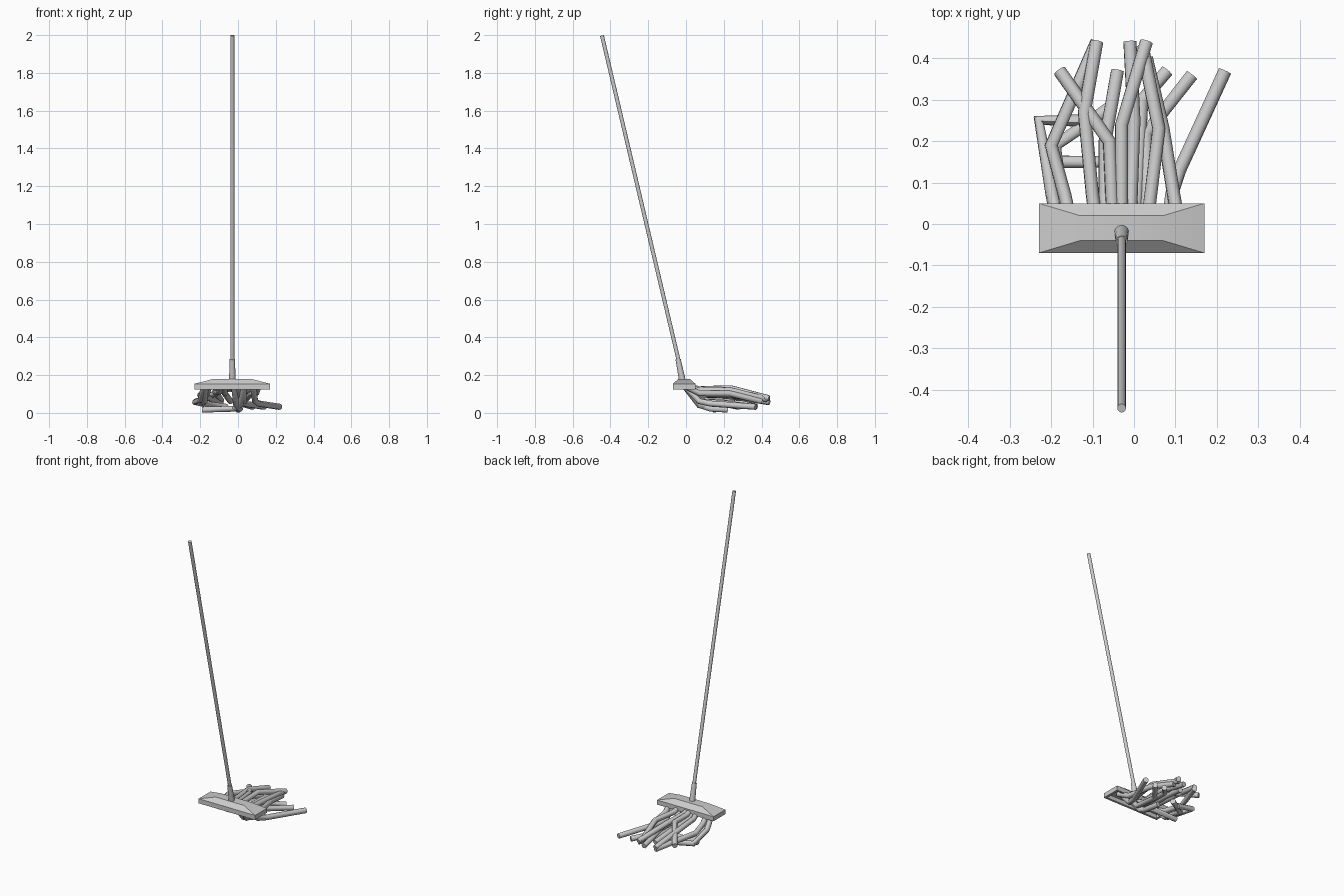
import bpy, bmesh
from math import cos, sin, tau
from mathutils import Vector

if "Cube" in bpy.data.objects:
    bpy.data.objects.remove(bpy.data.objects["Cube"])

CX = -0.03  # handle and head centre line


def loft(name, rings, angle):
    """Skin consecutive rings of points and cap both ends."""
    bm = bmesh.new()
    vr = [[bm.verts.new(p) for p in ring] for ring in rings]
    n = len(vr[0])
    for a, b in zip(vr, vr[1:]):
        for i in range(n):
            j = (i + 1) % n
            bm.faces.new((a[i], a[j], b[j], b[i]))
    bm.faces.new(vr[0][::-1])
    bm.faces.new(vr[-1])
    bmesh.ops.recalc_face_normals(bm, faces=bm.faces[:])
    me = bpy.data.meshes.new(name)
    bm.to_mesh(me)
    bm.free()
    obj = bpy.data.objects.new(name, me)
    bpy.context.collection.objects.link(obj)
    bpy.ops.object.select_all(action='DESELECT')
    obj.select_set(True)
    bpy.context.view_layer.objects.active = obj
    bpy.ops.object.shade_smooth_by_angle(angle=angle)


def tube(name, pts, r0, r1, sides=8):
    """Tube through pts, tapering from r0 to r1."""
    pts = [Vector(p) for p in pts]
    rings, u, last = [], None, len(pts) - 1
    for i, p in enumerate(pts):
        d0 = (p - pts[max(i - 1, 0)]).normalized()
        d1 = (pts[min(i + 1, last)] - p).normalized()
        t = (d0 + d1).normalized()
        if u is None:
            u = t.cross(Vector((1, 0.1, 0.3)))
        u = (u - t * u.dot(t)).normalized()
        v = t.cross(u)
        r = r0 + (r1 - r0) * i / last
        rings.append([p + r * (u * cos(tau * k / sides) + v * sin(tau * k / sides))
                      for k in range(sides)])
    loft(name, rings, 0.9)


def rect(hx, hy, z):
    """Rectangle in the head, centred on its depth."""
    return [(CX + sx * hx, sy * hy - 0.01, z)
            for sx, sy in ((-1, -1), (1, -1), (1, 1), (-1, 1))]


# Pole and the socket it sits in
tube("handle", [(CX, -0.445, 1.998), (CX, -0.035, 0.26)], 0.0105, 0.0105, 16)
tube("socket", [(CX, -0.042, 0.284), (CX, -0.018, 0.165)], 0.014, 0.018, 16)

# Hollow head: inner ceiling, inner rim, outer rim, shoulder, raised top
loft("head", [rect(0.186, 0.046, 0.15), rect(0.186, 0.046, 0.125),
              rect(0.20, 0.06, 0.125), rect(0.20, 0.06, 0.154),
              rect(0.10, 0.03, 0.18)], 0.5)

# Mop strands: x under the head, bend x y, tip x y, height layer (0 low, 1 high)
strands = [
    (-.05, -.06, .20, -.18, .37, 1.0),
    (-.15, -.20, .19, -.09, .44, .6),
    (-.07, -.07, .20, -.04, .37, .7),
    (-.09, -.12, .27, -.09, .44, .8),
    (-.03, -.03, .24, .03, .44, 1.0),
    (-.01, .00, .25, -.01, .44, .6),
    (.03, .06, .23, .02, .43, .9),
    (.11, .07, .23, .03, .40, .7),
    (.08, .11, .13, .22, .37, .1),
    (.03, .03, .22, .14, .36, .1),
    (.00, .02, .30, .08, .37, .1),
    (-.18, -.23, .25, -.12, .25, .2),
    (-.17, -.19, .19, -.06, .28, .1),
    (.03, -.02, .15, -.19, .15, -.2),
    (-.02, .01, .13, .00, .22, -.2),
]
for i, (x, bx, by, tx, ty, h) in enumerate(strands):
    neck = x + (bx - x) * 0.35
    path = [(x, -0.01, 0.145), (neck, 0.07, 0.055 + 0.07 * h),
            (bx, by, 0.04 + 0.09 * h), (tx, ty, 0.027 + 0.05 * h)]
    tube(f"mop_strand_{i + 1:02d}", path, 0.0165, 0.0165)
